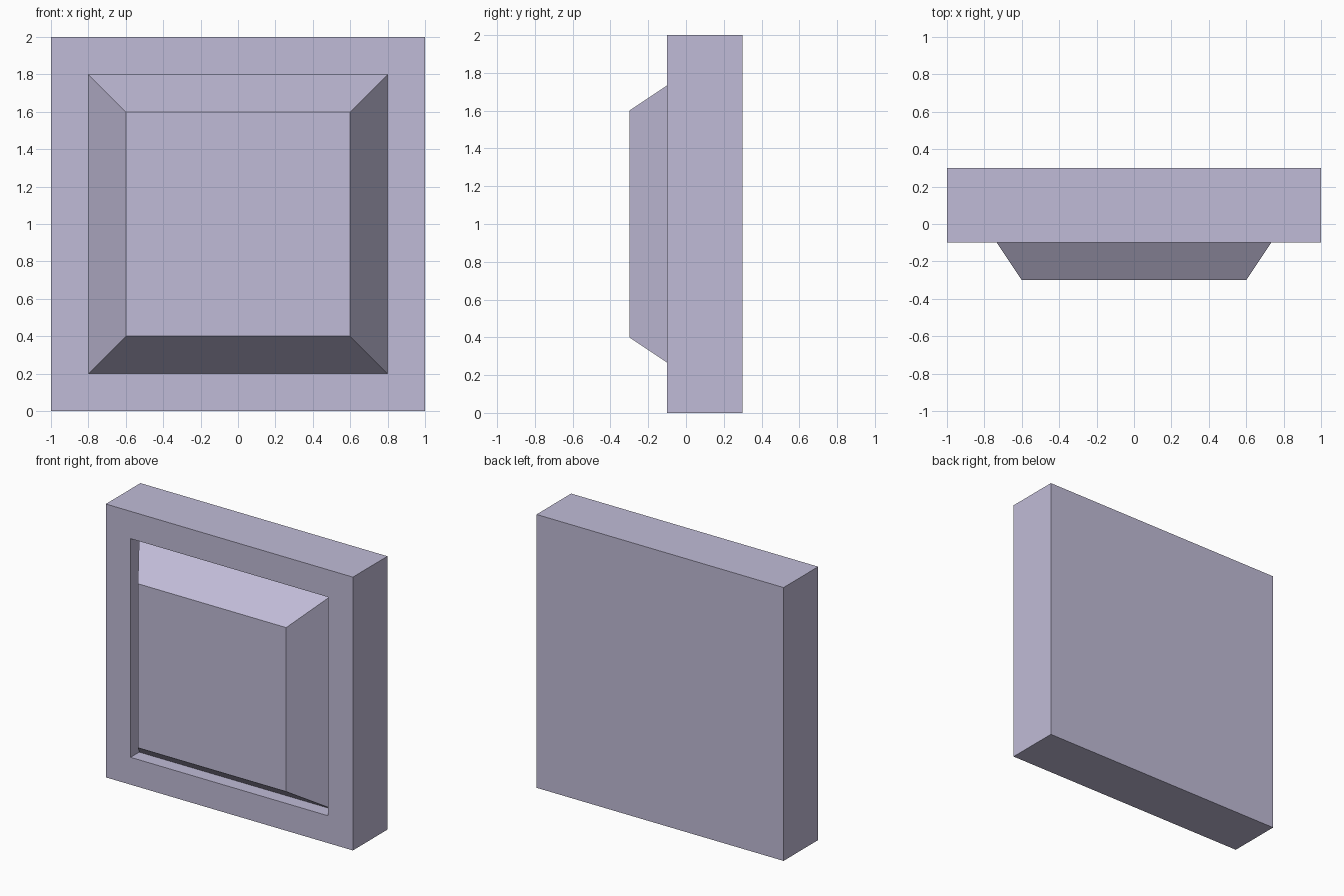
import bpy
import bmesh
from mathutils import Matrix, Vector

# Remove the default cube
cube = bpy.data.objects.get("Cube")
if cube:
    bpy.data.objects.remove(cube, do_unlink=True)

# Single lavender material
colour = (0.53, 0.50, 0.68, 1.0)
lavender = bpy.data.materials.new("pale_lavender")
lavender.diffuse_color = colour
lavender.use_nodes = True
lavender.node_tree.nodes["Principled BSDF"].inputs["Base Color"].default_value = colour

# Square slab
bm = bmesh.new()
slab = Matrix.Translation((0, 0.1, 1)) @ Matrix.Diagonal((2, 0.4, 2, 1))
bmesh.ops.create_cube(bm, size=1, matrix=slab)
bm.normal_update()
front = min(bm.faces, key=lambda f: f.calc_center_median().y)

# Flat border around the front
bmesh.ops.inset_individual(bm, faces=[front], thickness=0.2, use_even_offset=True)

# Sunken step inside the border
front = bmesh.ops.extrude_discrete_faces(bm, faces=[front])["faces"][0]
bmesh.ops.translate(bm, verts=front.verts, vec=Vector((0, 0.1, 0)))
bm.normal_update()

# Raised centre with sloping sides
front = bmesh.ops.extrude_discrete_faces(bm, faces=[front])["faces"][0]
centre = front.calc_center_median()
bmesh.ops.scale(bm, verts=front.verts, vec=(0.75, 1, 0.75),
                space=Matrix.Translation(-centre))
bmesh.ops.translate(bm, verts=front.verts, vec=Vector((0, -0.3, 0)))
bmesh.ops.recalc_face_normals(bm, faces=bm.faces)

mesh = bpy.data.meshes.new("raised_panel")
bm.to_mesh(mesh)
bm.free()
mesh.materials.append(lavender)
panel = bpy.data.objects.new("raised_panel", mesh)
bpy.context.collection.objects.link(panel)
